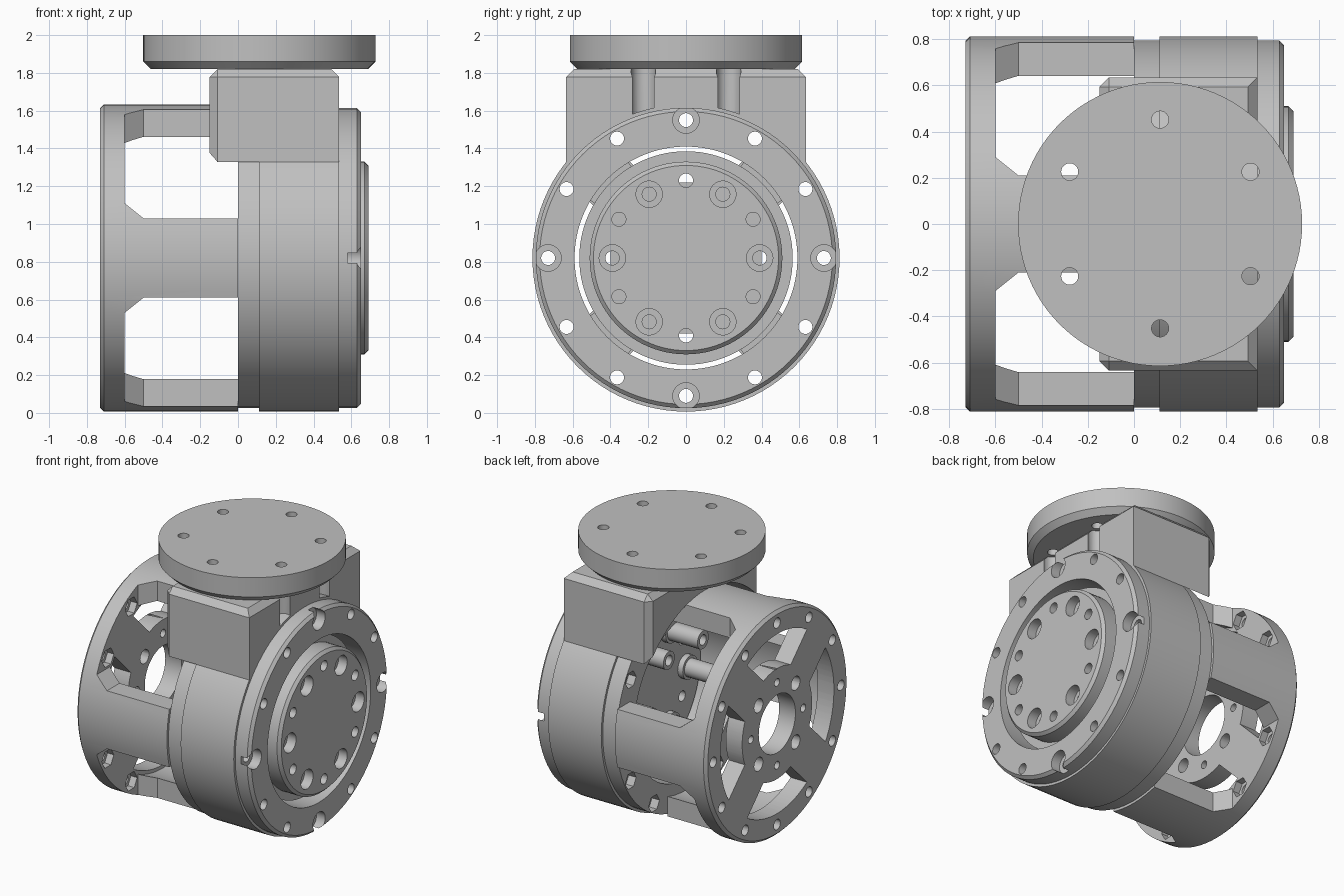
import bpy, bmesh
from math import sin, cos, pi, radians, asin, degrees
from mathutils import Matrix, Vector

cube = bpy.data.objects.get("Cube")
if cube:
    bpy.data.objects.remove(cube, do_unlink=True)

AXIS = 0.82          # height of the horizontal turning axis
BOLT_R = 0.73        # bolt circle of the housing
HOLE = 0.037

grey = bpy.data.materials.new("machined_grey")
grey.use_nodes = True
grey.diffuse_color = (0.53, 0.53, 0.53, 1)
grey.node_tree.nodes["Principled BSDF"].inputs["Base Color"].default_value = (0.53, 0.53, 0.53, 1)


def finish(bm, name):
    bmesh.ops.recalc_face_normals(bm, faces=bm.faces)
    mesh = bpy.data.meshes.new(name)
    bm.to_mesh(mesh)
    bm.free()
    mesh.materials.append(grey)
    obj = bpy.data.objects.new(name, mesh)
    bpy.context.collection.objects.link(obj)
    return obj


def loft(bm, rings, closed=False):
    """Skin a list of point rings; cap the ends unless closed."""
    loops = [[bm.verts.new(p) for p in ring] for ring in rings]
    n = len(loops[0])
    pairs = list(zip(loops, loops[1:])) + ([(loops[-1], loops[0])] if closed else [])
    for a, b in pairs:
        for i in range(n):
            j = (i + 1) % n
            bm.faces.new((a[i], a[j], b[j], b[i]))
    if not closed:
        bm.faces.new(loops[0])
        bm.faces.new(loops[-1])


def circle(x, r, n=96, y=0.0, z=AXIS):
    return [(x, y + r * cos(2 * pi * i / n), z + r * sin(2 * pi * i / n)) for i in range(n)]


def lathe(name, profile, closed=False):
    bm = bmesh.new()
    loft(bm, [circle(x, r) for x, r in profile], closed)
    return finish(bm, name)


def rods(bm, x0, x1, r, circle_r, angles, n=24):
    """Rods along x, spread over a bolt circle."""
    for a in angles:
        y, z = circle_r * cos(radians(a)), AXIS + circle_r * sin(radians(a))
        loft(bm, [circle(x, r, n, y, z) for x in (x0, x1)])


def sector(bm, x0, x1, r0, r1, mid, half0, half1):
    """Arc-shaped plate between two radii."""
    steps = 16
    pts = [(r0, mid - half0 + 2 * half0 * i / steps) for i in range(steps + 1)]
    pts += [(r1, mid + half1 - 2 * half1 * i / steps) for i in range(steps + 1)]
    loft(bm, [[(x, r * cos(radians(a)), AXIS + r * sin(radians(a))) for r, a in pts]
              for x in (x0, x1)])


def cut(obj, bm):
    cutter = finish(bm, "cutter")
    cutter.hide_render = True
    mod = obj.modifiers.new("cut", 'BOOLEAN')
    mod.operation, mod.solver, mod.object = 'DIFFERENCE', 'EXACT', cutter
    bpy.context.view_layer.objects.active = obj
    bpy.ops.object.modifier_apply(modifier=mod.name)
    bpy.data.objects.remove(cutter, do_unlink=True)


def cut_rods(obj, *args, **kw):
    bm = bmesh.new()
    rods(bm, *args, **kw)
    cut(obj, bm)


def upright(bm, x, y, r, z0, z1, n=24):
    loft(bm, [[(x + r * cos(2 * pi * i / n), y + r * sin(2 * pi * i / n), z)
               for i in range(n)] for z in (z0, z1)])


ALL_BOLTS = range(0, 360, 30)
STRUT_BOLTS = range(0, 360, 90)
NUT_BOLTS = [a for a in ALL_BOLTS if a % 90]
HEX = range(0, 360, 60)

# Cage: end plate with four struts
cage = lathe("cage", [(-0.73, 0.21), (-0.73, 0.793), (-0.71, 0.813), (0, 0.813),
                      (0, 0.675), (-0.6, 0.675), (-0.6, 0.21)], closed=True)
bm = bmesh.new()
for sy in (-1, 1):
    for sz in (-1, 1):
        loft(bm, [[(x, sy * a, AXIS + sz * b) for a, b in ((w, w), (1, w), (1, 1), (w, 1))]
                  for x, w in ((-0.6, 0.29), (-0.5, 0.21), (0.05, 0.21))])
cut(cage, bm)
# End plate windows leave diagonal spokes of even width
bm = bmesh.new()
for mid in STRUT_BOLTS:
    sector(bm, -0.8, -0.55, 0.4, 0.65, mid,
           45 - degrees(asin(0.15 / 0.4)), 45 - degrees(asin(0.15 / 0.65)))
cut(cage, bm)
cut_rods(cage, -0.8, 0.1, HOLE, BOLT_R, ALL_BOLTS)
cut_rods(cage, -0.65, -0.58, 0.068, BOLT_R, NUT_BOLTS, n=6)
cut_rods(cage, -0.8, -0.55, 0.05, 0.3, range(45, 360, 90))
cut_rods(cage, -0.8, -0.55, 0.028, 0.3, STRUT_BOLTS)

# Drum: stepped outer housing
drum = lathe("drum_housing", [(0, 0.59), (0, 0.795), (0.11, 0.795), (0.11, 0.813),
                              (0.535, 0.813), (0.535, 0.795), (0.63, 0.795),
                              (0.65, 0.775), (0.65, 0.59)], closed=True)
cut_rods(drum, -0.1, 0.75, HOLE, BOLT_R, ALL_BOLTS)
cut_rods(drum, 0.58, 0.75, 0.07, BOLT_R, STRUT_BOLTS)
cut_rods(drum, -0.1, 0.06, 0.062, BOLT_R, NUT_BOLTS, n=6)

# Rotor: output disc with counterbored bolts
rotor = lathe("rotor_disc", [(0.28, 0.565), (0.55, 0.565), (0.55, 0.51),
                             (0.67, 0.51), (0.69, 0.49), (0.69, 0.0)][:-1])
cut_rods(rotor, 0.2, 0.8, HOLE, 0.39, HEX)
cut_rods(rotor, 0.62, 0.8, 0.07, 0.39, HEX)
cut_rods(rotor, 0.2, 0.8, HOLE, 0.41, range(30, 360, 60))

# Hollow posts behind the rotor, with a collar at the base
bm = bmesh.new()
rods(bm, 0.0, 0.29, 0.065, 0.39, HEX)
posts = finish(bm, "rotor_posts")
cut_rods(posts, -0.1, 0.4, HOLE, 0.39, HEX)
bm = bmesh.new()
rods(bm, 0.24, 0.285, 0.085, 0.39, HEX)
collars = finish(bm, "post_collars")
cut_rods(collars, 0.1, 0.4, 0.06, 0.39, HEX)

# Ribs joining rotor and drum
bm = bmesh.new()
for mid in range(45, 360, 90):
    sector(bm, 0.3, 0.4, 0.555, 0.6, mid, 14, 14)
ribs = finish(bm, "rotor_ribs")

# Saddle block on top of the drum
bm = bmesh.new()
bmesh.ops.create_cube(bm, size=1, matrix=Matrix.Translation((0.1925, 0, 1.51))
                      @ Matrix.Diagonal((0.685, 1.27, 0.62, 1)))
edges = [e for e in bm.edges if all(v.co.z > 1.8 for v in e.verts)
         or (all(v.co.x < 0 for v in e.verts) and abs(e.verts[0].co.z - e.verts[1].co.z) > 0.1)]
bmesh.ops.bevel(bm, geom=edges, offset=0.042, segments=1, affect='EDGES')
block = finish(bm, "saddle_block")
bm = bmesh.new()
loft(bm, [circle(-1, 0.813), circle(1, 0.813)])
cut(block, bm)

# Flange: round mounting plate
FX = 0.113
bm = bmesh.new()
loft(bm, [[(FX + r * cos(2 * pi * i / 96), r * sin(2 * pi * i / 96), z) for i in range(96)]
          for z, r in ((1.82, 0.575), (1.86, 0.615), (2.0, 0.615))])
flange = finish(bm, "mounting_flange")


def flange_holes(r, z0, z1, picks):
    bm = bmesh.new()
    for a in picks:
        upright(bm, FX + 0.452 * cos(radians(a)), 0.452 * sin(radians(a)), r, z0, z1)
    return bm


cut(flange, flange_holes(HOLE, 1.7, 2.1, range(30, 360, 60)))
cut(block, flange_holes(HOLE, 1.2, 1.9, (90, 270)))
cut(block, flange_holes(0.065, 1.2, 1.9, (30, 330)))   # bolt access grooves

# Smooth round surfaces, keep machined edges sharp
bpy.ops.object.select_all(action='DESELECT')
for obj in (cage, drum, rotor, posts, collars, ribs, block, flange):
    obj.select_set(True)
    bpy.context.view_layer.objects.active = obj
    bpy.ops.object.shade_smooth_by_angle(angle=radians(20))
    obj.select_set(False)
